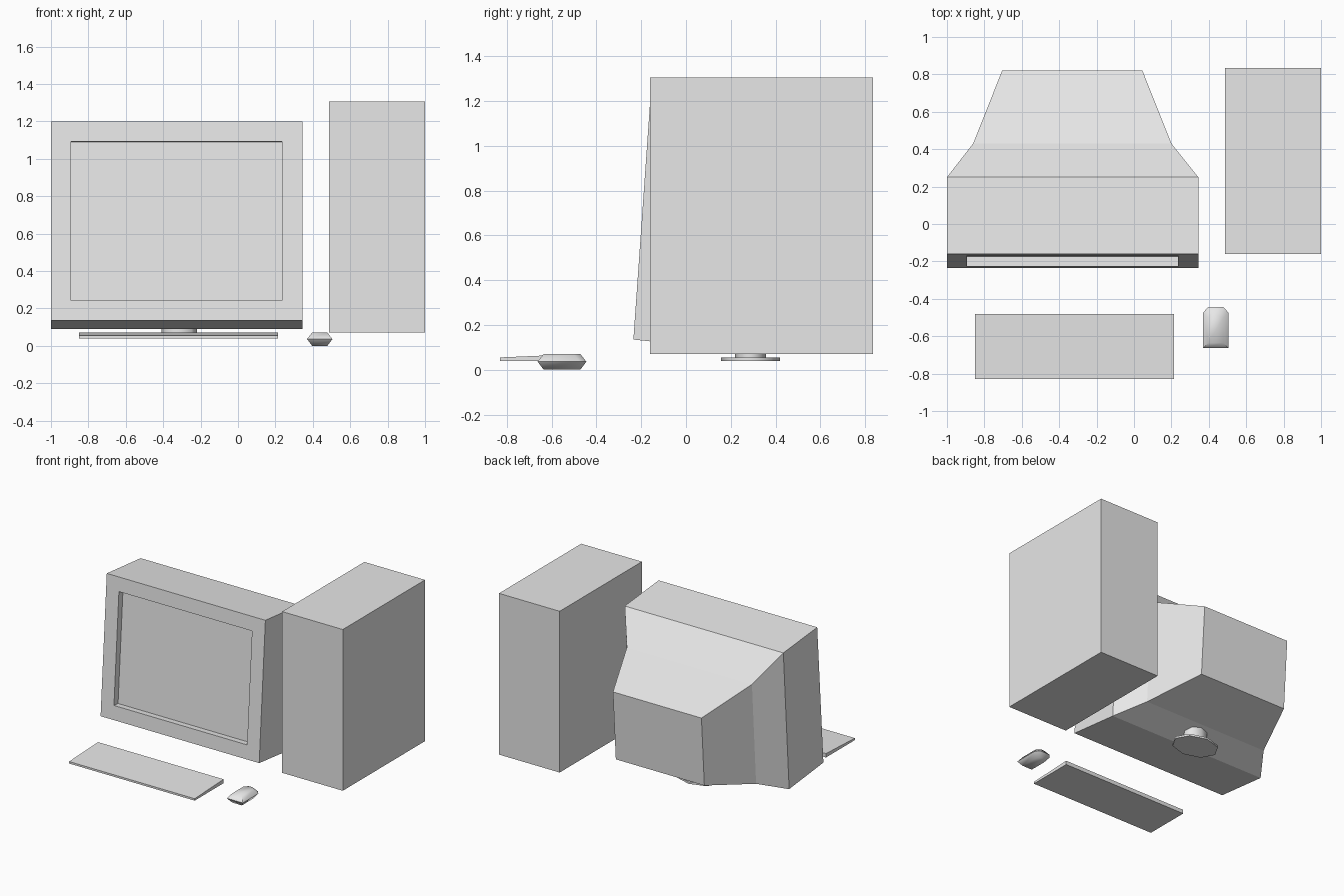
import bpy
import bmesh
from math import cos, sin, tau, radians

old = bpy.data.objects.get("Cube")
if old:
    bpy.data.objects.remove(old, do_unlink=True)

grey = bpy.data.materials.new("light grey plastic")
grey.use_nodes = True
grey.diffuse_color = (0.8, 0.8, 0.8, 1)
grey.node_tree.nodes["Principled BSDF"].inputs["Base Color"].default_value = (0.8, 0.8, 0.8, 1)


def loft(name, rings, smooth=False, edit=None):
    """Skin a closed solid through rings of equal point count."""
    bm = bmesh.new()
    loops = [[bm.verts.new(p) for p in ring] for ring in rings]
    n = len(loops[0])
    first = bm.faces.new(loops[0])
    bm.faces.new(loops[-1])
    for a, b in zip(loops, loops[1:]):
        for i in range(n):
            j = (i + 1) % n
            bm.faces.new((a[i], a[j], b[j], b[i]))
    bmesh.ops.recalc_face_normals(bm, faces=bm.faces[:])
    if edit:
        edit(bm, first)
    mesh = bpy.data.meshes.new(name)
    bm.to_mesh(mesh)
    bm.free()
    mesh.materials.append(grey)
    obj = bpy.data.objects.new(name, mesh)
    bpy.context.collection.objects.link(obj)
    if smooth:
        bpy.ops.object.select_all(action='DESELECT')
        obj.select_set(True)
        bpy.context.view_layer.objects.active = obj
        bpy.ops.object.shade_smooth_by_angle(angle=radians(60))
    return obj


def section(cx, half, bottom, top):
    """Rectangle across x, with bottom and top given as (y, z)."""
    return [(cx - half, *bottom), (cx + half, *bottom),
            (cx + half, *top), (cx - half, *top)]


def recess_screen(bm, front):
    bmesh.ops.inset_region(bm, faces=[front], thickness=0.108, use_even_offset=True)
    bmesh.ops.inset_individual(bm, faces=[front], thickness=0, depth=-0.05)


# Monitor: tilted front box, tapering in two steps to the rear
loft("monitor", [
    section(-0.328, 0.672, (-0.235, 0.135), (-0.16, 1.20)),
    section(-0.328, 0.672, (0.18, 0.09), (0.25, 1.16)),
    section(-0.33, 0.53, (0.38, 0.17), (0.43, 0.95)),
    section(-0.33, 0.375, (0.785, 0.27), (0.82, 0.80)),
], edit=recess_screen)

# Computer tower
loft("computer_tower", [
    section(0.743, 0.257, (y, 0.07), (y, 1.305)) for y in (-0.16, 0.835)
])

# Wedge keyboard
loft("keyboard", [
    section(-0.318, 0.532, (-0.83, 0.04), (-0.83, 0.055)),
    section(-0.318, 0.532, (-0.48, 0.04), (-0.48, 0.07)),
])


# Monitor stand: oval foot and neck
def oval(r, z, sides=8):
    return [(-0.315 + r * cos(tau * i / sides),
             0.288 + r * 0.735 * sin(tau * i / sides), z) for i in range(sides)]


loft("stand_foot", [oval(0.18, 0.04), oval(0.18, 0.055)], smooth=True)
loft("stand_neck", [oval(0.095, 0.055), oval(0.095, 0.16)], smooth=True)


# Mouse: outline with cut rear corners, widest at mid height
def mouse_outline(inset, z):
    w, front, back, cut = 0.068 - inset, -0.663 + inset, -0.445 - inset, 0.03
    half = [(w, front), (w, back - cut), (w - cut * 0.85, back)]
    points = half + [(-x, y) for x, y in reversed(half)]
    return [(0.437 + x, y, z) for x, y in points]


loft("mouse", [mouse_outline(0.027, 0), mouse_outline(0, 0.036),
               mouse_outline(0.027, 0.07)], smooth=True)
